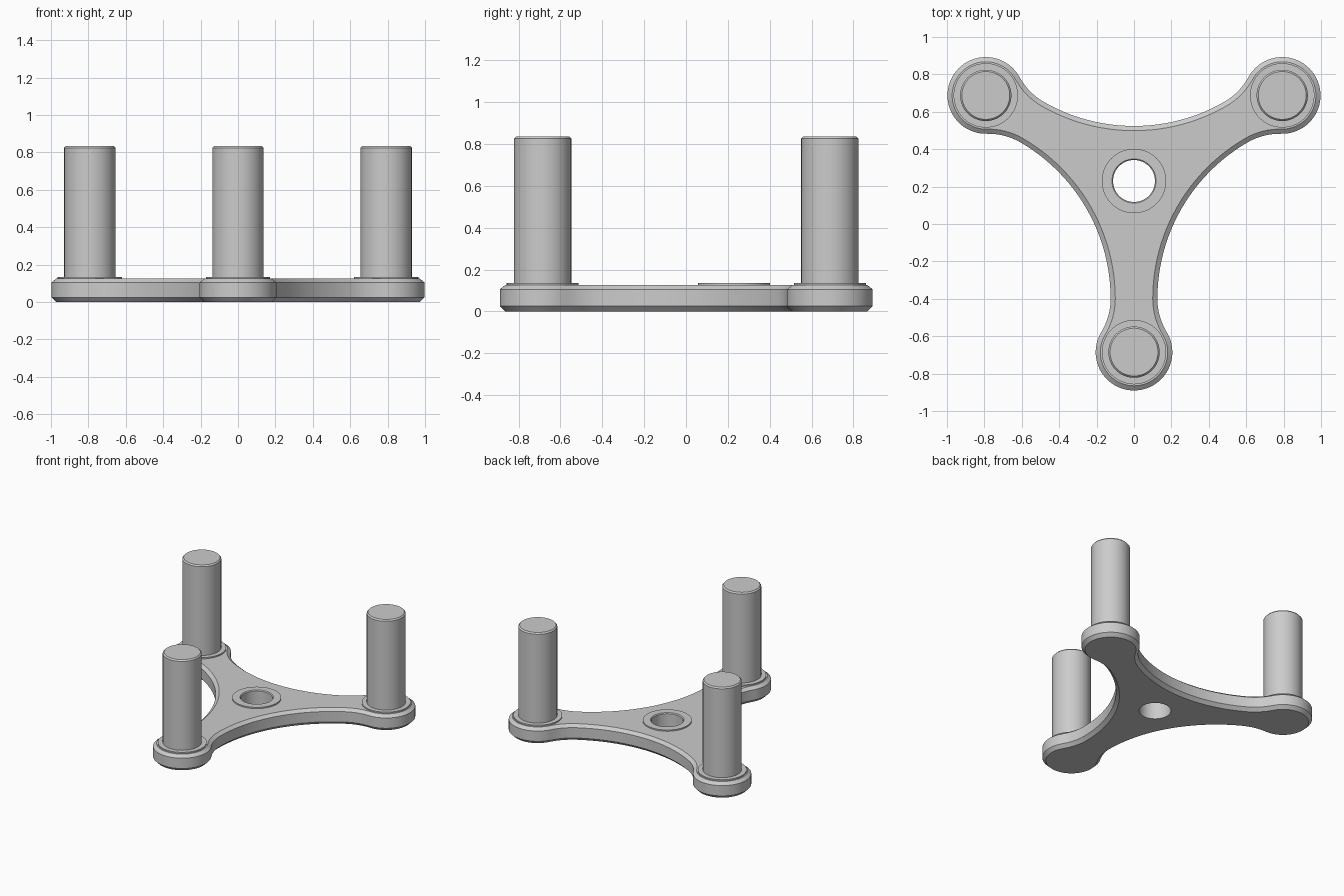
import bpy, bmesh, math
from mathutils import Vector, Matrix

if "Cube" in bpy.data.objects:
    bpy.data.objects.remove(bpy.data.objects["Cube"])

HUB = Vector((0, 0.23))     # centre of the threefold symmetry
ARM = 0.915                 # hub to peg distance
LOBE = 0.205                # radius of arm ends
NECK = 0.125                # half width at the narrowest point
HOLE = 0.112

grey = bpy.data.materials.new("plain grey")
grey.diffuse_color = (0.6, 0.6, 0.6, 1)
grey.use_nodes = True
grey.node_tree.nodes["Principled BSDF"].inputs["Base Color"].default_value = grey.diffuse_color


def finish(bm, name):
    bmesh.ops.recalc_face_normals(bm, faces=bm.faces[:])
    me = bpy.data.meshes.new(name)
    bm.to_mesh(me)
    bm.free()
    me.materials.append(grey)
    ob = bpy.data.objects.new(name, me)
    bpy.context.collection.objects.link(ob)
    bpy.ops.object.select_all(action='DESELECT')
    ob.select_set(True)
    bpy.context.view_layer.objects.active = ob
    bpy.ops.object.shade_smooth_by_angle(angle=math.radians(25))
    return ob


def lathe(name, profile, x, y, n=64):
    """Spin an (r, z) profile around a vertical axis at x, y."""
    bm = bmesh.new()
    rings = []
    for r, z in profile:
        if r == 0:
            rings.append([bm.verts.new((x, y, z))] * n)
        else:
            rings.append([bm.verts.new((x + r * math.cos(2 * math.pi * i / n),
                                        y + r * math.sin(2 * math.pi * i / n), z))
                          for i in range(n)])
    for a, b in zip(rings, rings[1:]):
        for i in range(n):
            j = (i + 1) % n
            vs = list(dict.fromkeys((a[i], a[j], b[j], b[i])))
            bm.faces.new(vs)
    return finish(bm, name)


def arc(cx, cy, r, a0, a1, n):
    return [Vector((cx + r * math.cos(math.radians(a0 + (a1 - a0) * i / n)),
                    cy + r * math.sin(math.radians(a0 + (a1 - a0) * i / n))))
            for i in range(n + 1)]


# outline of one arm side: round end, neck fillet, long valley curve
FIL, VAL, NECK_Y = 0.34, 0.965, -0.63
t = math.degrees(math.atan2(NECK_Y + ARM, NECK + FIL))
side = arc(0, -ARM, LOBE, -90, t, 24)
side += arc(NECK + FIL, NECK_Y, FIL, 180 + t, 180, 8)[1:]
side += arc(NECK + VAL, NECK_Y, VAL, 180, 150, 12)[1:]
arm = [Vector((-p.x, p.y)) for p in reversed(side[1:])] + side[:-1]
outline = []
for k in range(3):
    rot = Matrix.Rotation(k * 2 * math.pi / 3, 2)
    outline += [HUB + rot @ p for p in arm]
N = len(outline)


def inset(d):
    pts = []
    for i, p in enumerate(outline):
        tan = (outline[(i + 1) % N] - outline[i - 1]).normalized()
        pts.append(p - d * Vector((tan.y, -tan.x)))
    return pts


# three-armed plate with chamfered edges and a through hole
bm = bmesh.new()


def loop(pts, z):
    return [bm.verts.new((p.x, p.y, z)) for p in pts]


def bridge(a, b):
    n = len(a)
    for i in range(n):
        j = (i + 1) % n
        bm.faces.new((a[i], a[j], b[j], b[i]))


def loop_edges(vs):
    return [bm.edges.get((vs[i - 1], vs[i])) for i in range(len(vs))]


levels = [(0.025, 0), (0, 0.025), (0, 0.105), (0.025, 0.125)]
outer = [loop(inset(d), z) for d, z in levels]
for a, b in zip(outer, outer[1:]):
    bridge(a, b)
circle = arc(HUB.x, HUB.y, HOLE, 0, 360, 64)[:-1]
hole = [loop(circle, 0), loop(circle, 0.125)]
bridge(hole[0], hole[1])
for o, h, nz in ((outer[0], hole[0], -1), (outer[-1], hole[1], 1)):
    bmesh.ops.triangle_fill(bm, edges=loop_edges(o) + loop_edges(h),
                            use_beauty=True, normal=(0, 0, nz))
finish(bm, "base_plate")

# raised rim around the hub hole
lathe("hub_rim", [(0.172, 0.12), (0.172, 0.135), (0.118, 0.135),
                  (HOLE, 0.129), (HOLE, 0.125)], HUB.x, HUB.y)

# pegs with raised collars, one on each arm end
for k, label in enumerate(("front", "right", "left")):
    p = HUB + Matrix.Rotation(k * 2 * math.pi / 3, 2) @ Vector((0, -ARM))
    lathe(label + "_collar", [(0.172, 0.12), (0.172, 0.135), (0.13, 0.135)], p.x, p.y)
    lathe(label + "_peg", [(0.137, 0.12), (0.137, 0.825), (0.128, 0.835), (0, 0.835)], p.x, p.y)
